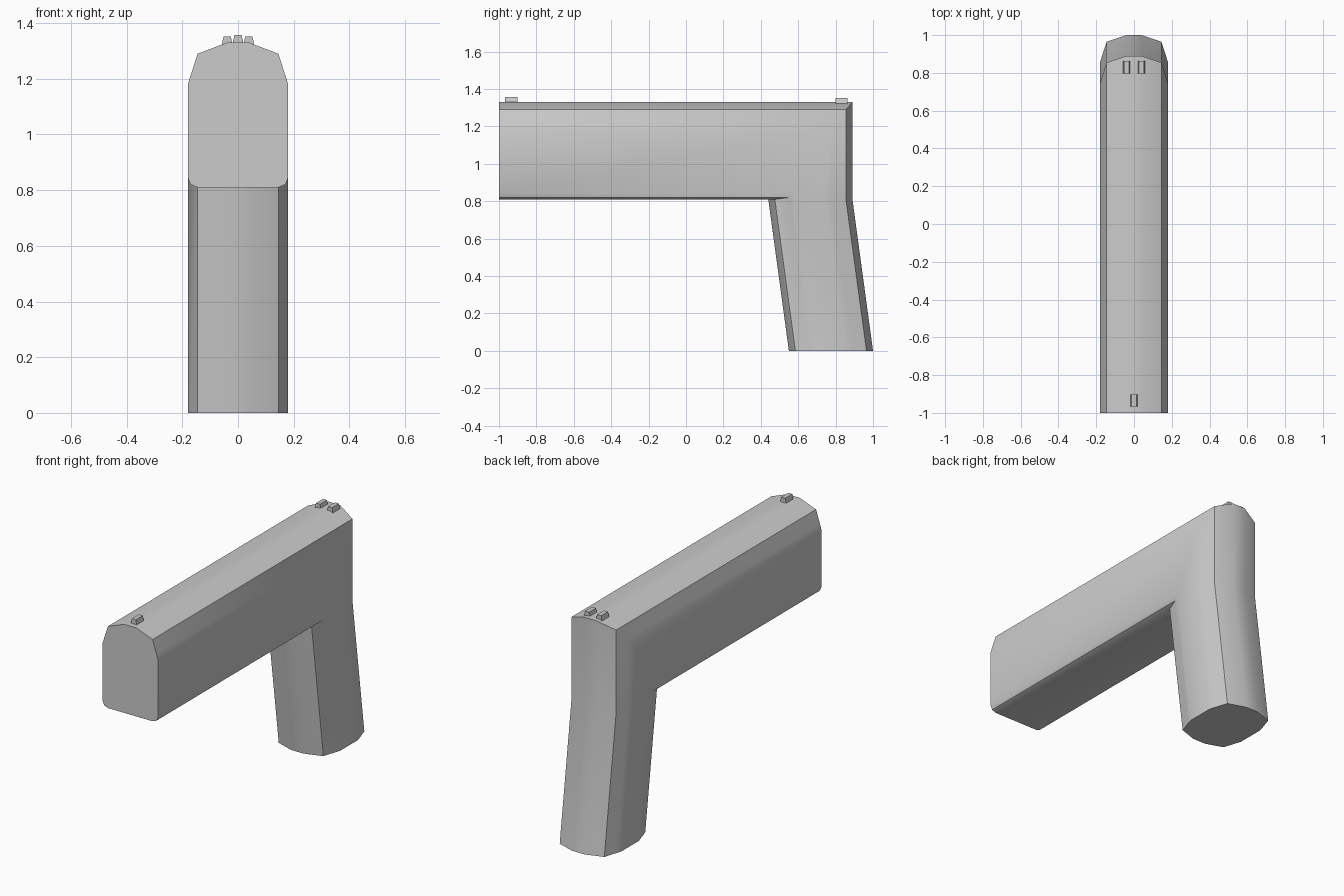
import bpy, bmesh, math

if "Cube" in bpy.data.objects:
    bpy.data.objects.remove(bpy.data.objects["Cube"])

SLOPE = 0.11 / 0.81   # backward lean of the grip
Z_KINK = 0.81


def make_object(name, bm):
    bmesh.ops.recalc_face_normals(bm, faces=bm.faces)
    mesh = bpy.data.meshes.new(name)
    bm.to_mesh(mesh)
    bm.free()
    obj = bpy.data.objects.new(name, mesh)
    bpy.context.collection.objects.link(obj)
    return obj


# Body and grip: L-shaped side outlines at several widths, bridged across x
# (x, top z, underside z, grip back y, grip front y)
half = [(0.04, 1.33, 0.81, 0.89, 0.44),
        (0.145, 1.29, 0.81, 0.855, 0.475),
        (0.17, 1.213, 0.82, 0.778, 0.552),
        (0.18, 1.18, 0.845, 0.745, 0.585)]
stations = [(-s[0],) + s[1:] for s in reversed(half)] + half

bm = bmesh.new()
rings = []
for x, top, low, back, front in stations:
    outline = [(-1, top), (back, top), (back, Z_KINK), (back + 0.11, 0),
               (front + 0.11, 0), (front + (Z_KINK - low) * SLOPE, low), (-1, low)]
    rings.append([bm.verts.new((x, y, z)) for y, z in outline])
for a, b in zip(rings, rings[1:]):
    n = len(a)
    for i in range(n):
        j = (i + 1) % n
        bm.faces.new((a[i], a[j], b[j], b[i]))
bm.faces.new(rings[0])
bm.faces.new(rings[-1])
body = make_object("body_and_grip", bm)
bpy.context.view_layer.objects.active = body
body.select_set(True)
bpy.ops.object.shade_smooth_by_angle(angle=math.radians(30))
body.select_set(False)


# Sights: small blocks that narrow toward the top
def sight(name, x, y0, y1, z0, z1):
    bm = bmesh.new()
    bmesh.ops.create_cube(bm, size=1)
    for v in bm.verts:
        up = v.co.z > 0
        half_width = 0.013 if up else 0.02
        v.co = (x + math.copysign(half_width, v.co.x),
                y1 if v.co.y > 0 else y0,
                z1 if up else z0)
    return make_object(name, bm)


sight("front_sight", 0, -0.967, -0.902, 1.325, 1.358)
sight("rear_sight_left", -0.039, 0.798, 0.863, 1.32, 1.352)
sight("rear_sight_right", 0.039, 0.798, 0.863, 1.32, 1.352)
